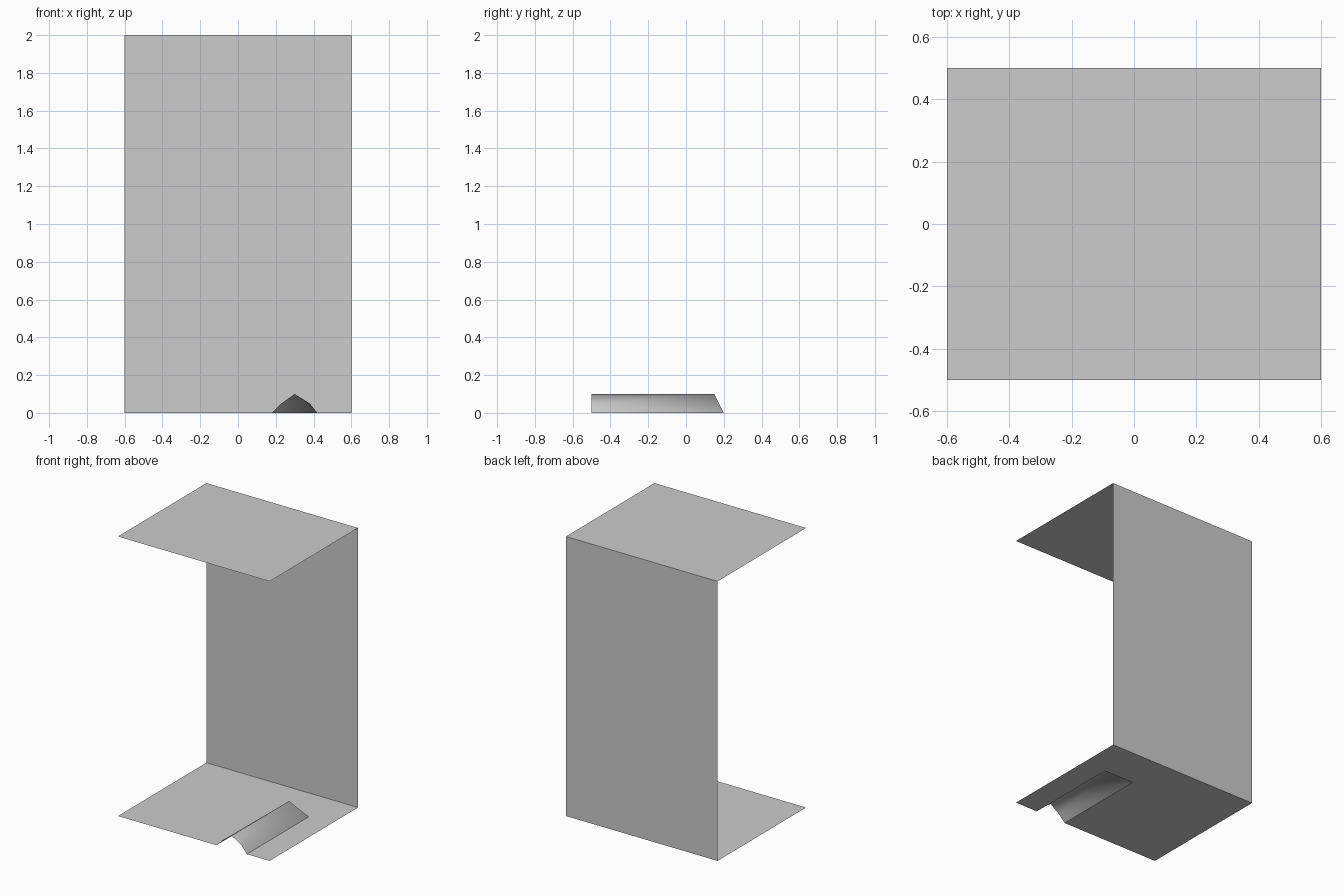
import bpy

cube = bpy.data.objects.get("Cube")
if cube:
    bpy.data.objects.remove(cube, do_unlink=True)

# Single light grey colour
grey = bpy.data.materials.new("light_grey")
grey.use_nodes = True
grey.diffuse_color = (0.604, 0.604, 0.604, 1)
grey.node_tree.nodes["Principled BSDF"].inputs["Base Color"].default_value = grey.diffuse_color


def sheet(name, verts, faces, smooth=False):
    mesh = bpy.data.meshes.new(name)
    mesh.from_pydata(verts, [], faces)
    mesh.materials.append(grey)
    for poly in mesh.polygons:
        poly.use_smooth = smooth
    obj = bpy.data.objects.new(name, mesh)
    bpy.context.collection.objects.link(obj)
    return obj


W, D, H = 0.6, 0.5, 2.0            # half width, half depth, height
LEFT, RIGHT, END = 0.18, 0.42, 0.2  # slot in the floor
PEAK, RISE = 0.3, 0.1               # crest of the ridge

# Roof and back wall
sheet("roof", [(-W, -D, H), (W, -D, H), (W, D, H), (-W, D, H)], [(0, 1, 2, 3)])
sheet("back_wall", [(W, D, 0), (-W, D, 0), (-W, D, H), (W, D, H)], [(0, 1, 2, 3)])

# Floor: strips around the slot under the ridge
floor_verts = [(x, y, 0) for y in (-D, END, D) for x in (-W, LEFT, RIGHT, W)]
sheet("floor", floor_verts,
      [(0, 1, 5, 4), (2, 3, 7, 6), (4, 5, 9, 8), (5, 6, 10, 9), (6, 7, 11, 10)])

# Hollow ridge, open at the front with a sloped rear end
ridge_verts = [
    (LEFT, -D, 0), (0.23, -D, 0.05), (PEAK, -D, RISE), (0.38, -D, 0.05), (RIGHT, -D, 0),
    (LEFT, END, 0), (PEAK, END - 0.05, RISE), (RIGHT, END, 0),
]
sheet("floor_ridge", ridge_verts,
      [(0, 1, 5), (1, 6, 5), (1, 2, 6), (2, 3, 6), (3, 7, 6), (3, 4, 7), (5, 6, 7)],
      smooth=True)
